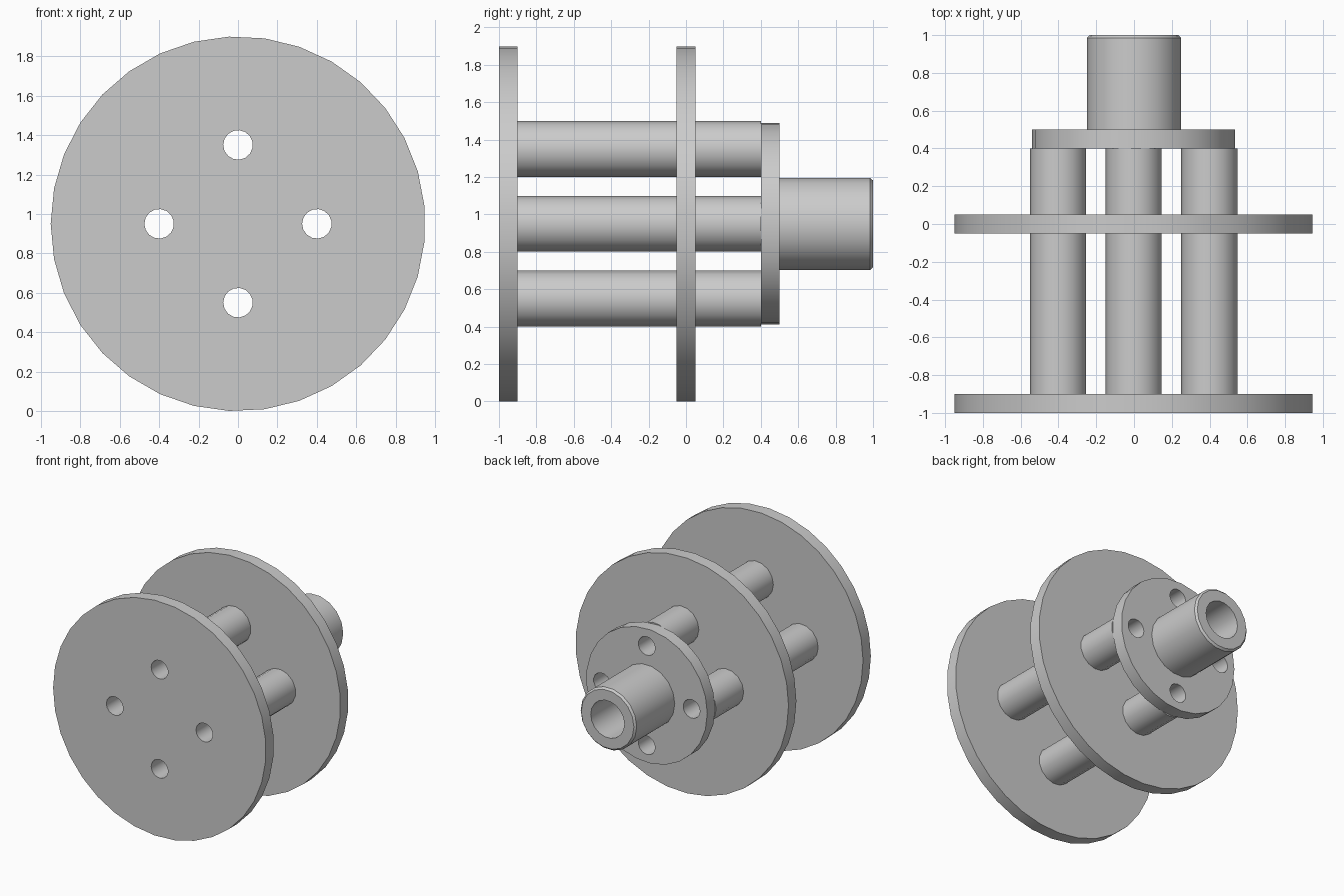
import bpy, bmesh, math

cube = bpy.data.objects.get("Cube")
if cube:
    bpy.data.objects.remove(cube, do_unlink=True)

AXIS_Z = 0.95      # height of the shared axis, which runs along y
BOLT_R = 0.40      # radius of the ring of four tubes
TUBE_SIDES, HUB_SIDES = 15, 18
HOLES = [(BOLT_R, 0), (0, BOLT_R), (-BOLT_R, 0), (0, -BOLT_R)]

grey = bpy.data.materials.new("plain grey")
grey.use_nodes = True
colour = (0.6, 0.6, 0.6, 1)
grey.diffuse_color = colour
grey.node_tree.nodes["Principled BSDF"].inputs["Base Color"].default_value = colour


def add_lathe(bm, profile, sides, x=0, z=0):
    """Spin a closed (radius, y) profile about a line parallel to y."""
    rings = []
    for i in range(sides):
        a = math.pi + math.tau * i / sides
        rings.append([bm.verts.new((x + r * math.cos(a), y, AXIS_Z + z + r * math.sin(a)))
                      for r, y in profile])
    count = len(profile)
    for i in range(sides):
        p, q = rings[i], rings[(i + 1) % sides]
        for j in range(count):
            k = (j + 1) % count
            bm.faces.new((p[j], p[k], q[k], q[j]))


def add_rod(bm, radius, y0, y1, sides, x=0, z=0):
    """Solid cylinder along y with single-face ends."""
    ends = []
    for y in (y0, y1):
        ends.append([bm.verts.new((x + radius * math.cos(a), y, AXIS_Z + z + radius * math.sin(a)))
                     for a in (math.pi + math.tau * i / sides for i in range(sides))])
        bm.faces.new(ends[-1])
    for i in range(sides):
        k = (i + 1) % sides
        bm.faces.new((ends[0][i], ends[0][k], ends[1][k], ends[1][i]))


def finish(bm, name):
    bmesh.ops.recalc_face_normals(bm, faces=bm.faces)
    mesh = bpy.data.meshes.new(name)
    bm.to_mesh(mesh)
    bm.free()
    mesh.materials.append(grey)
    obj = bpy.data.objects.new(name, mesh)
    bpy.context.collection.objects.link(obj)
    return obj


def smooth(obj):
    bpy.ops.object.select_all(action='DESELECT')
    obj.select_set(True)
    bpy.context.view_layer.objects.active = obj
    bpy.ops.object.shade_smooth_by_angle(angle=math.radians(30))


def drilled_disc(name, radius, y0, y1, sides, centre_bore=0):
    """Disc with the four tube holes and an optional centre bore."""
    bm = bmesh.new()
    add_rod(bm, radius, y0, y1, sides)
    disc = finish(bm, name)
    bm = bmesh.new()
    for x, z in HOLES:
        add_rod(bm, 0.075, y0 - 0.1, y1 + 0.1, TUBE_SIDES, x, z)
    if centre_bore:
        add_rod(bm, centre_bore, y0 - 0.1, y1 + 0.1, HUB_SIDES)
    cutter = finish(bm, name + "_cutter")
    cutter.hide_render = True
    mod = disc.modifiers.new("holes", 'BOOLEAN')
    mod.operation = 'DIFFERENCE'
    mod.solver = 'EXACT'
    mod.object = cutter
    bpy.context.view_layer.objects.active = disc
    bpy.ops.object.modifier_apply(modifier=mod.name)
    bpy.data.objects.remove(cutter, do_unlink=True)
    smooth(disc)


# Two large plates and the smaller rear flange
drilled_disc("front_plate", 0.95, -1.0, -0.9, 33)
drilled_disc("middle_plate", 0.95, -0.05, 0.05, 33)
drilled_disc("rear_flange", 0.54, 0.4, 0.5, 25, centre_bore=0.15)

# Hollow tubes between the plates
for label, y0, y1 in (("front", -0.9, -0.05), ("rear", 0.05, 0.4)):
    for n, (x, z) in enumerate(HOLES, 1):
        bm = bmesh.new()
        add_lathe(bm, [(0.075, y0), (0.15, y0), (0.15, y1), (0.075, y1)], TUBE_SIDES, x, z)
        smooth(finish(bm, f"{label}_tube_{n}"))

# Bored hub with a small chamfer on its rear rim
bm = bmesh.new()
add_lathe(bm, [(0.15, 0.5), (0.25, 0.5), (0.25, 0.985), (0.235, 1.0), (0.15, 1.0)], HUB_SIDES)
smooth(finish(bm, "hub"))
